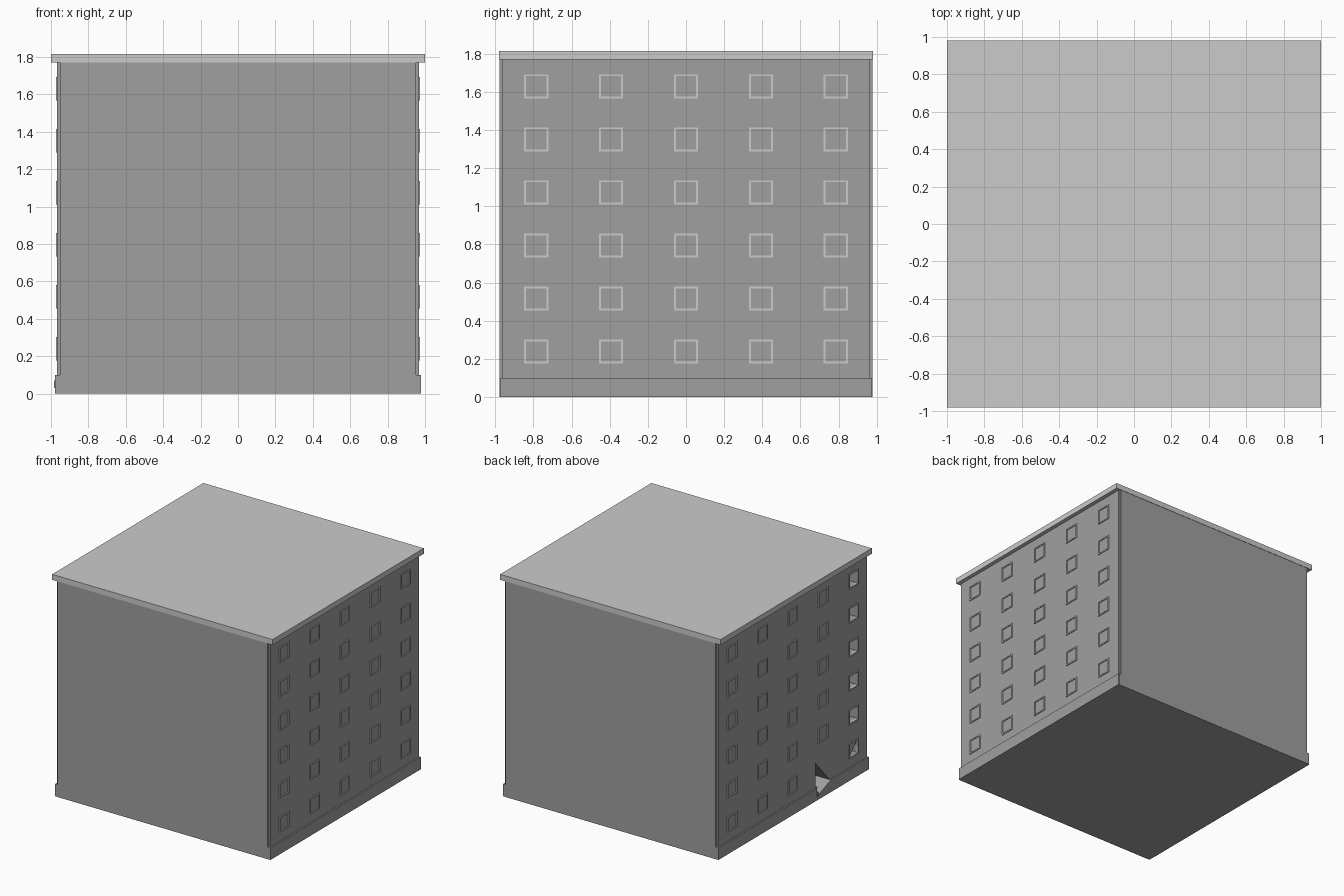
import bpy, bmesh
from mathutils import Matrix, Vector

if "Cube" in bpy.data.objects:
    bpy.data.objects.remove(bpy.data.objects["Cube"])

dark = bpy.data.materials.new("wall_grey")
dark.diffuse_color = (0.35, 0.35, 0.35, 1)
dark.use_nodes = True
dark.node_tree.nodes["Principled BSDF"].inputs["Base Color"].default_value = dark.diffuse_color

COLS = [-0.785, -0.393, 0.0, 0.393, 0.785]
ROWS = [0.239 + 0.278 * i for i in range(6)]


def add_box(bm, lo, hi):
    lo, hi = Vector(lo), Vector(hi)
    bmesh.ops.create_cube(bm, size=1, matrix=Matrix.Translation((lo + hi) / 2)
                          @ Matrix.Diagonal((*(hi - lo), 1)))


def add_prism(bm, outline, x0, x1):
    # side-wall outline in (y, z), extruded along x
    face = bm.faces.new([bm.verts.new((x0, y, z)) for y, z in outline])
    ext = bmesh.ops.extrude_face_region(bm, geom=[face])
    bmesh.ops.translate(bm, vec=(x1 - x0, 0, 0),
                        verts=[v for v in ext["geom"] if isinstance(v, bmesh.types.BMVert)])
    bmesh.ops.recalc_face_normals(bm, faces=bm.faces)


def finish(bm, name, mat=None):
    me = bpy.data.meshes.new(name)
    bm.to_mesh(me)
    bm.free()
    ob = bpy.data.objects.new(name, me)
    bpy.context.collection.objects.link(ob)
    if mat:
        me.materials.append(mat)
    return ob


def box(name, lo, hi, mat=None):
    bm = bmesh.new()
    add_box(bm, lo, hi)
    return finish(bm, name, mat)


# Roof slab
box("roof", (-1, -0.98, 1.77), (1, 0.98, 1.815))

# Core with plain end walls, and its slightly wider foot
core = box("core", (-0.953, -0.977, 0), (0.953, 0.977, 1.77), dark)
foot = box("foot", (-0.97, -0.976, 0), (0.97, 0.976, 0.1), dark)

# Window walls and plinths on the two long sides
left_parts = []
for s, side in ((-1, "left"), (1, "right")):
    a, b = sorted((s * 0.90, s * 0.967))
    wall = box(side + "_wall", (a, -0.962, 0.05), (b, 0.962, 1.77), dark)
    a, b = sorted((s * 0.90, s * 0.978))
    plinth = box(side + "_plinth", (a, -0.974, 0), (b, 0.974, 0.1), dark)
    if s < 0:
        left_parts = [wall, plinth]

    # Window frames: four bars each
    bm = bmesh.new()
    x0, x1 = sorted((s * 0.955, s * 0.974))
    r, t = 0.063, 0.01
    for y in COLS:
        for z in ROWS:
            if s < 0 and y == COLS[1] and z == ROWS[0]:
                continue  # doorway
            for e in (-1, 1):
                ya, yb = sorted((y + e * r, y + e * (r - t)))
                add_box(bm, (x0, ya, z - r), (x1, yb, z + r))
                za, zb = sorted((z + e * r, z + e * (r - t)))
                add_box(bm, (x0, y - r + t, za), (x1, y + r - t, zb))
    finish(bm, side + "_window_frames")

# Openings in the left side: stairwell windows and doorway
bm = bmesh.new()
h, y = 0.053, COLS[0]
for z in ROWS[1:]:
    add_box(bm, (-1.1, y - h, z - h), (-0.8, y + h, z + h))
z = ROWS[0]
add_prism(bm, [(y + h, z - h), (y - h, z - h), (y - h, z + h)], -1.1, -0.8)
add_prism(bm, [(-0.30, 0.30), (-0.30, 0.03), (-0.48, 0.10)], -1.1, -0.8)
cutter = finish(bm, "opening_cutter")
cutter.hide_render = True
cutter.hide_viewport = False
cutter.display_type = 'WIRE'
for ob in [core, foot] + left_parts:
    m = ob.modifiers.new("openings", 'BOOLEAN')
    m.operation = 'DIFFERENCE'
    m.solver = 'EXACT'
    m.object = cutter

# Light steps and linings seen inside the openings
bm = bmesh.new()
for z in ROWS[1:]:
    add_box(bm, (-0.81, y - h, z - h), (-0.795, y + h, z + h))
    for i in range(3):
        add_box(bm, (-0.90 + 0.03 * i, y - h, z - h), (-0.80, y + h, z - h + 0.02 * (i + 1)))
finish(bm, "stairwell_steps")
bm = bmesh.new()
for i in range(3):
    add_box(bm, (-0.93 + 0.04 * i, -0.37, 0.02), (-0.79, -0.298, 0.075 + 0.025 * i))
finish(bm, "entrance_steps")
box("door_edge", (-0.984, -0.31, 0.03), (-0.95, -0.298, 0.07), dark)
